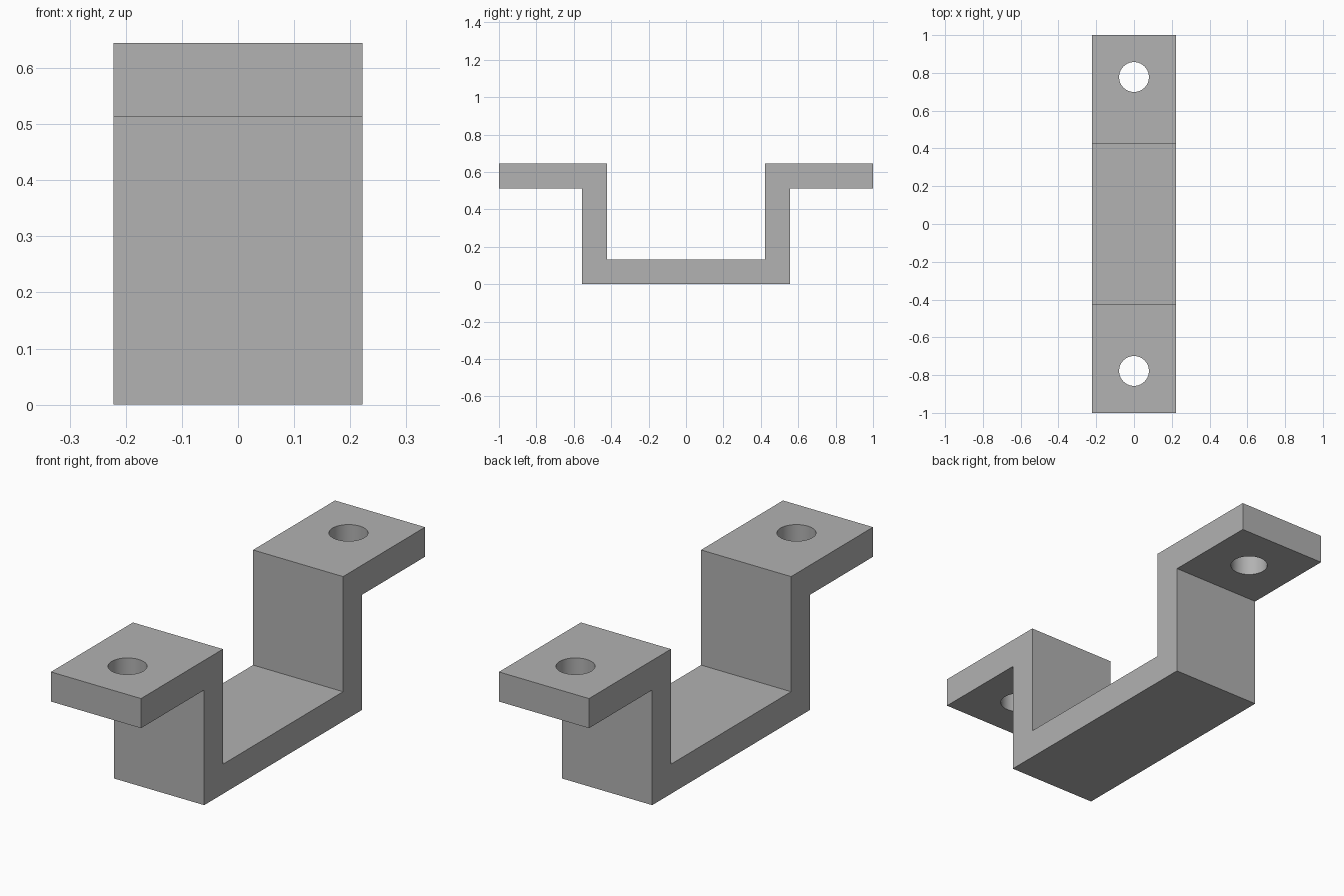
import bpy
import bmesh
import math

cube = bpy.data.objects.get("Cube")
if cube:
    bpy.data.objects.remove(cube, do_unlink=True)

HALF_WIDTH = 0.222
THICK = 0.132
HEIGHT = 0.645
OUTER = 0.555          # outer face of the upright walls
HOLE_Y, HOLE_R = 0.778, 0.079

# Plain grey metal
grey = bpy.data.materials.new("grey_metal")
grey.use_nodes = True
colour = (0.445, 0.445, 0.445, 1)
grey.diffuse_color = colour
grey.node_tree.nodes["Principled BSDF"].inputs["Base Color"].default_value = colour

# Hat-shaped side profile: one half, then mirrored to close the loop
inner, under = OUTER - THICK, HEIGHT - THICK
half = [(OUTER, 0), (OUTER, under), (1, under), (1, HEIGHT),
        (inner, HEIGHT), (inner, THICK)]
profile = half + [(-y, z) for y, z in reversed(half)]

# Bracket body: the profile extruded across its width
bm = bmesh.new()
face = bm.faces.new([bm.verts.new((-HALF_WIDTH, y, z)) for y, z in profile])
extruded = bmesh.ops.extrude_face_region(bm, geom=[face])["geom"]
moved = [v for v in extruded if isinstance(v, bmesh.types.BMVert)]
bmesh.ops.translate(bm, verts=moved, vec=(2 * HALF_WIDTH, 0, 0))
bmesh.ops.recalc_face_normals(bm, faces=bm.faces)
mesh = bpy.data.meshes.new("mounting_bracket")
bm.to_mesh(mesh)
bm.free()
mesh.materials.append(grey)
bracket = bpy.data.objects.new("mounting_bracket", mesh)
bpy.context.collection.objects.link(bracket)
bpy.context.view_layer.objects.active = bracket

# Screw hole through each flange
for side in (-1, 1):
    bpy.ops.mesh.primitive_cylinder_add(
        vertices=64, radius=HOLE_R, depth=4 * THICK,
        location=(0, side * HOLE_Y, HEIGHT - THICK / 2))
    cutter = bpy.context.object
    cutter.name = "hole_cutter"
    cutter.hide_render = True
    cutter.data.materials.append(grey)
    bpy.ops.object.select_all(action="DESELECT")
    bracket.select_set(True)
    bpy.context.view_layer.objects.active = bracket
    cut = bracket.modifiers.new("screw_hole", "BOOLEAN")
    cut.operation = "DIFFERENCE"
    cut.solver = "EXACT"
    cut.object = cutter
    bpy.ops.object.modifier_apply(modifier=cut.name)
    bpy.data.objects.remove(cutter, do_unlink=True)

# Smooth hole walls, crisp edges
bpy.ops.object.shade_smooth_by_angle(angle=math.radians(30))
